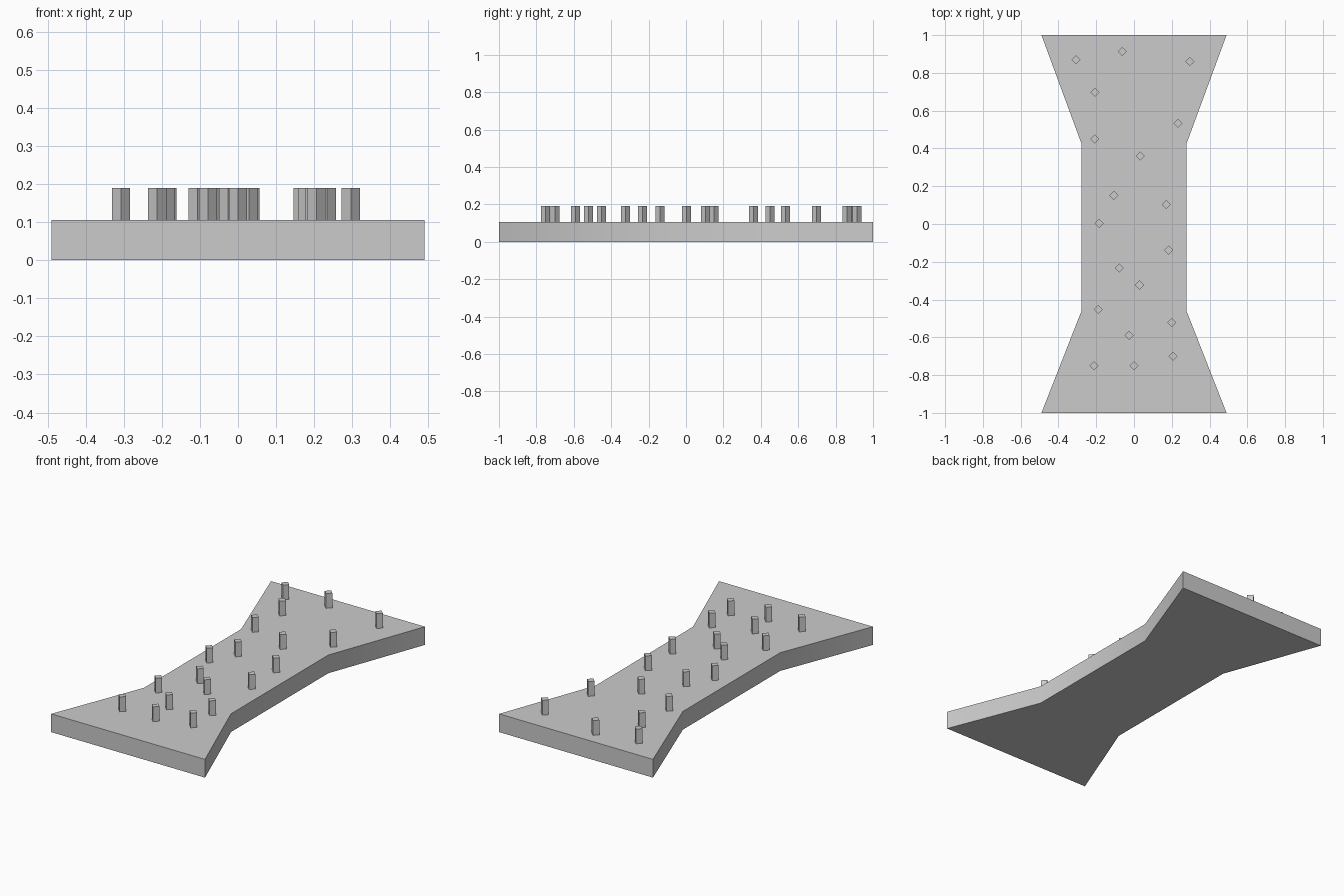
import bpy, bmesh, math

if "Cube" in bpy.data.objects:
    bpy.data.objects.remove(bpy.data.objects["Cube"])

BASE_TOP, PEG_TOP, PEG_R = 0.105, 0.19, 0.024


def prism(name, outline, z0, z1):
    """Extrude a flat outline from z0 up to z1."""
    bm = bmesh.new()
    face = bm.faces.new([bm.verts.new((x, y, z0)) for x, y in outline])
    ext = bmesh.ops.extrude_face_region(bm, geom=[face], use_keep_orig=True)
    for v in ext["geom"]:
        if isinstance(v, bmesh.types.BMVert):
            v.co.z = z1
    bmesh.ops.recalc_face_normals(bm, faces=bm.faces)
    mesh = bpy.data.meshes.new(name)
    bm.to_mesh(mesh)
    bm.free()
    obj = bpy.data.objects.new(name, mesh)
    bpy.context.collection.objects.link(obj)
    return obj


# waisted slab: right edge mirrored to the left
right = [(0.49, -1.0), (0.278, -0.46), (0.278, 0.425), (0.49, 1.0)]
slab = prism("slab", right + [(-x, y) for x, y in reversed(right)], 0, BASE_TOP)
bpy.context.view_layer.objects.active = slab
slab.select_set(True)
bpy.ops.object.shade_smooth_by_angle(angle=math.radians(30))

# diamond pegs scattered over the top
pegs = [(-0.307, 0.87), (-0.063, 0.913), (0.296, 0.86), (-0.207, 0.697),
        (0.233, 0.533), (-0.207, 0.45), (0.032, 0.36), (-0.106, 0.151),
        (0.17, 0.103), (-0.185, 0.003), (0.183, -0.138), (-0.079, -0.233),
        (0.029, -0.323), (-0.19, -0.453), (0.2, -0.521), (-0.026, -0.59),
        (-0.212, -0.75), (0.0, -0.75), (0.206, -0.70)]
for i, (px, py) in enumerate(pegs):
    diamond = [(px + PEG_R * math.cos(k * math.pi / 2),
                py + PEG_R * math.sin(k * math.pi / 2)) for k in range(4)]
    prism(f"peg_{i + 1}", diamond, BASE_TOP - 0.005, PEG_TOP)
